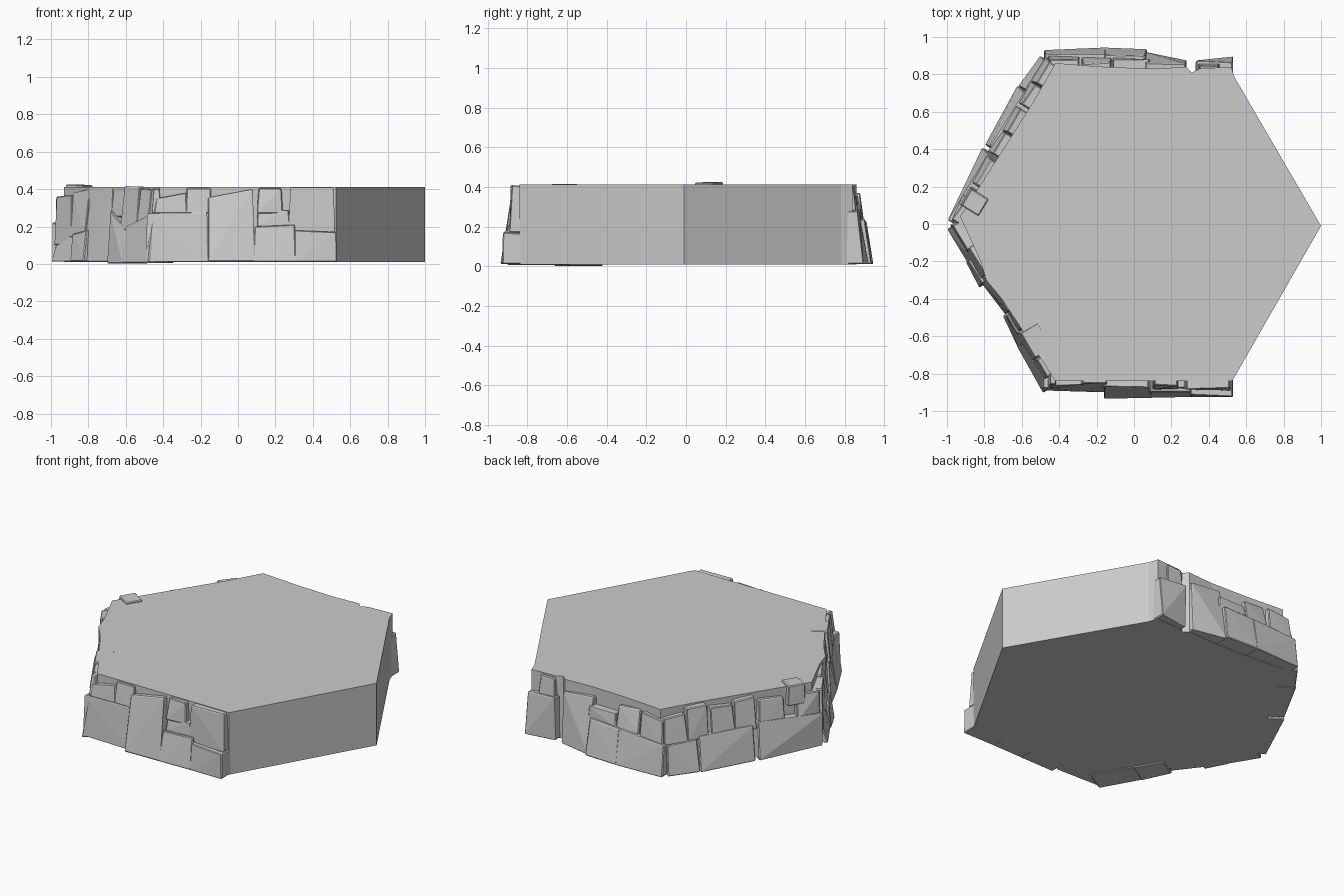
import bpy, bmesh, random
from mathutils import Vector

random.seed(4)
BASE, TOP = 0.012, 0.41


def make_object(name, bm, bevel=0.0):
    mesh = bpy.data.meshes.new(name)
    bmesh.ops.recalc_face_normals(bm, faces=bm.faces)
    bm.to_mesh(mesh)
    bm.free()
    obj = bpy.data.objects.new(name, mesh)
    bpy.context.collection.objects.link(obj)
    if bevel:
        mod = obj.modifiers.new("chipped_edges", 'BEVEL')
        mod.width = bevel
        mod.segments = 1
        mod.limit_method = 'ANGLE'
    return obj


def hull(bm, points):
    verts = [bm.verts.new(p) for p in points]
    res = bmesh.ops.convex_hull(bm, input=verts)
    junk = [v for v in res["geom_interior"] if isinstance(v, bmesh.types.BMVert)]
    bmesh.ops.delete(bm, geom=junk, context='VERTS')


def rock_side(name, p, q, blocks):
    """Blocks along wall p-q: x start, x end, bottom, top at start, top at end,
    bottom overhang at start, at end, top overhang."""
    p, q = Vector(p), Vector(q)
    d = (q - p).normalized()
    n = Vector((d.y, -d.x))
    if n.dot(p + q) < 0:
        n = -n
    bm = bmesh.new()
    for x0, x1, z0, za, zb, o0, o1, ot in blocks:
        pts = []
        for x, zt, ob, side in ((x0, za, o0, 1), (x1, zb, o1, -1)):
            foot = p + (q - p) * ((x - p.x) / (q.x - p.x))
            top = foot + d * side * random.uniform(0.0, 0.012) * (1 if (x1 - x0) * (q.x - p.x) > 0 else -1)
            t_out = ot + random.uniform(-0.006, 0.006)
            for c, o, z in ((foot, ob, z0), (foot, -0.08, z0), (top, t_out, zt), (top, -0.08, zt - 0.003)):
                w = c + n * o
                pts.append((w.x, w.y, z))
        hull(bm, pts)
    make_object(name, bm, 0.005)


# Smooth hexagonal core with two clean cut faces on the right
outline = [(1, -0.01), (0.54, 0.78), (0.52, 0.84), (0.35, 0.83), (0.31, 0.81), (0.28, 0.84),
           (0.1, 0.83), (-0.16, 0.84), (-0.42, 0.86), (-0.54, 0.65), (-0.68, 0.43), (-0.82, 0.21),
           (-0.93, 0.04), (-0.82, -0.2), (-0.79, -0.30), (-0.7, -0.41), (-0.55, -0.64),
           (-0.42, -0.84), (0.525, -0.84)]
bm = bmesh.new()
face = bm.faces.new([bm.verts.new((x, y, BASE - 0.002)) for x, y in outline])
ext = bmesh.ops.extrude_face_region(bm, geom=[face])
bmesh.ops.translate(bm, vec=(0, 0, TOP - BASE + 0.004),
                    verts=[v for v in ext["geom"] if isinstance(v, bmesh.types.BMVert)])
make_object("hexagon_core", bm)

# Broken rock along the front
rock_side("front_rocks", (-0.42, -0.84), (0.53, -0.84), [
    (-0.49, -0.16, BASE, 0.27, 0.275, 0.05, 0.06, 0.04),
    (-0.16, 0.09, BASE, 0.355, 0.40, 0.095, 0.09, 0.03),
    (0.08, 0.31, BASE, 0.20, 0.21, 0.09, 0.085, 0.06),
    (0.30, 0.53, BASE, 0.18, 0.17, 0.085, 0.085, 0.078),
    (0.27, 0.52, 0.17, 0.409, 0.409, 0.045, 0.05, 0.04),
    (0.10, 0.28, 0.20, 0.28, 0.29, 0.045, 0.04, 0.03),
    (0.10, 0.24, 0.27, 0.405, 0.405, 0.045, 0.035, 0.025),
    (-0.28, -0.14, 0.27, 0.405, 0.405, 0.03, 0.03, 0.015),
    (-0.45, -0.27, 0.27, 0.35, 0.38, 0.035, 0.03, 0.02),
    (-0.46, -0.41, 0.27, 0.405, 0.40, 0.03, 0.03, 0.015),
])

# Front left side, with a recessed column in the middle
rock_side("front_left_rocks", (-0.42, -0.84), (-0.94, 0.02), [
    (-0.41, -0.56, 0.006, 0.27, 0.20, 0.09, 0.08, 0.05),
    (-0.55, -0.65, 0.002, 0.18, 0.28, 0.08, 0.06, 0.05),
    (-0.44, -0.50, 0.2, 0.40, 0.405, 0.05, 0.05, 0.025),
    (-0.50, -0.59, 0.18, 0.413, 0.416, 0.05, 0.05, 0.03),
    (-0.59, -0.66, 0.25, 0.39, 0.40, 0.03, 0.03, 0.015),
    (-0.65, -0.77, BASE, 0.40, 0.409, 0.045, 0.07, 0.02),
    (-0.75, -0.83, BASE, 0.18, 0.16, 0.09, 0.08, 0.07),
    (-0.82, -0.935, BASE, 0.17, 0.11, 0.075, 0.075, 0.045),
    (-0.77, -0.86, 0.14, 0.40, 0.38, 0.06, 0.05, 0.025),
    (-0.85, -0.94, 0.10, 0.37, 0.36, 0.05, 0.05, 0.035),
])

# Back left side, two courses of blocks
rock_side("back_left_rocks", (-0.94, 0.02), (-0.42, 0.86), [
    (-0.955, -0.73, BASE, 0.22, 0.24, 0.045, 0.095, 0.05),
    (-0.72, -0.53, BASE, 0.23, 0.22, 0.09, 0.11, 0.06),
    (-0.53, -0.425, BASE, 0.21, 0.20, 0.105, 0.09, 0.065),
    (-0.95, -0.87, 0.2, 0.36, 0.36, 0.03, 0.05, 0.025),
    (-0.90, -0.84, 0.3, 0.425, 0.425, 0.035, 0.04, 0.03),
    (-0.83, -0.74, 0.2, 0.36, 0.37, 0.045, 0.055, 0.025),
    (-0.73, -0.66, 0.2, 0.40, 0.39, 0.06, 0.05, 0.035),
    (-0.66, -0.58, 0.2, 0.37, 0.38, 0.055, 0.06, 0.03),
    (-0.57, -0.50, 0.2, 0.405, 0.40, 0.055, 0.06, 0.03),
    (-0.50, -0.42, 0.2, 0.37, 0.36, 0.06, 0.06, 0.03),
])

# Back side
rock_side("back_rocks", (-0.42, 0.84), (0.53, 0.84), [
    (-0.48, -0.15, BASE, 0.21, 0.23, 0.09, 0.104, 0.07),
    (-0.16, 0.07, BASE, 0.23, 0.24, 0.104, 0.095, 0.06),
    (0.06, 0.28, BASE, 0.36, 0.34, 0.08, 0.035, 0.02),
    (0.33, 0.53, BASE, 0.29, 0.28, 0.025, 0.055, 0.03),
    (0.34, 0.46, 0.25, 0.40, 0.405, 0.02, 0.02, 0.005),
    (-0.12, 0.09, 0.22, 0.31, 0.31, 0.05, 0.04, 0.035),
    (-0.28, -0.12, 0.22, 0.37, 0.36, 0.05, 0.05, 0.02),
    (-0.46, -0.29, 0.2, 0.35, 0.37, 0.06, 0.055, 0.035),
])
